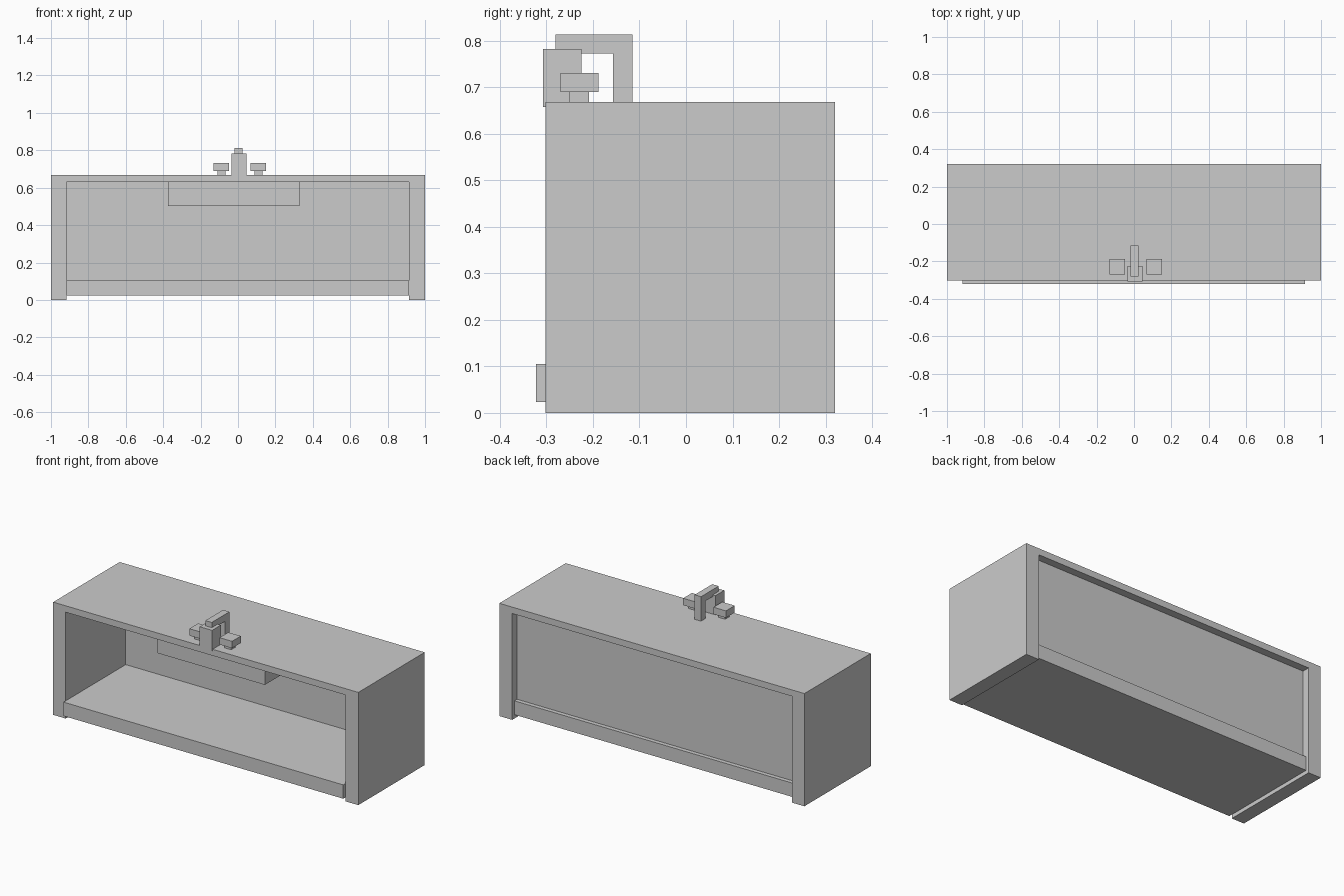
import bpy, bmesh

if "Cube" in bpy.data.objects:
    bpy.data.objects.remove(bpy.data.objects["Cube"])


def prism(name, outline, y0, y1):
    """Extrude an x/z outline from y0 to y1."""
    bm = bmesh.new()
    face = bm.faces.new([bm.verts.new((x, y0, z)) for x, z in outline])
    ext = bmesh.ops.extrude_face_region(bm, geom=[face])
    verts = [v for v in ext["geom"] if isinstance(v, bmesh.types.BMVert)]
    bmesh.ops.translate(bm, verts=verts, vec=(0, y1 - y0, 0))
    bmesh.ops.recalc_face_normals(bm, faces=bm.faces)
    mesh = bpy.data.meshes.new(name)
    bm.to_mesh(mesh)
    bm.free()
    obj = bpy.data.objects.new(name, mesh)
    bpy.context.collection.objects.link(obj)
    return obj


def box(name, x, y, z):
    outline = [(x[0], z[0]), (x[1], z[0]), (x[1], z[1]), (x[0], z[1])]
    return prism(name, outline, *y)


L, R = -0.918, 0.915  # inner faces of the side walls

# Carcass: two side walls and the counter in one shell
prism("cabinet_frame",
      [(-1, 0), (L, 0), (L, 0.63), (R, 0.63), (R, 0), (1, 0), (1, 0.668), (-1, 0.668)],
      -0.302, 0.32)

# Bottom shelf, shifted slightly forward, and the recessed back
box("bottom_shelf", (L, R), (-0.322, 0.30), (0.023, 0.105))
box("back_panel", (L, R), (0.26, 0.275), (0.105, 0.63))

# Basin hanging below the counter
box("basin", (-0.375, 0.33), (-0.22, 0.22), (0.502, 0.63))

# Tap: body, arm and outlet
box("tap_body", (-0.036, 0.045), (-0.307, -0.225), (0.658, 0.782))
box("tap_arm", (-0.018, 0.024), (-0.28, -0.115), (0.772, 0.813))
box("tap_outlet", (-0.018, 0.024), (-0.157, -0.115), (0.668, 0.772))

# Handles on either side of the tap
for side, cx in (("left", -0.089), ("right", 0.109)):
    box(side + "_handle_stem", (cx - 0.021, cx + 0.021), (-0.25, -0.209), (0.668, 0.69))
    box(side + "_handle", (cx - 0.041, cx + 0.041), (-0.27, -0.188), (0.69, 0.731))
